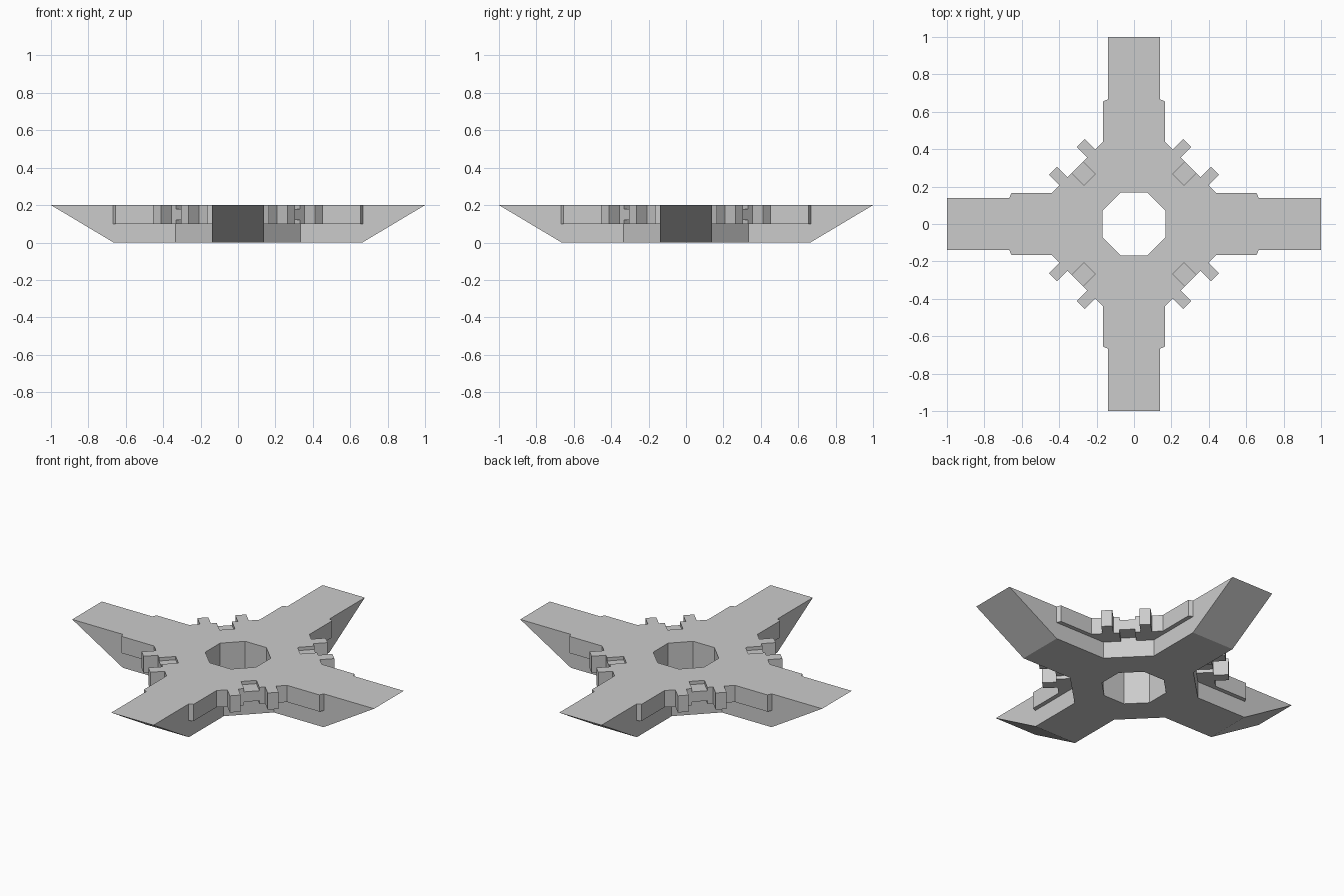
import bpy, bmesh, math
from mathutils import Matrix

if "Cube" in bpy.data.objects:
    bpy.data.objects.remove(bpy.data.objects["Cube"])

grey = bpy.data.materials.new("plain_grey")
grey.diffuse_color = (0.6, 0.6, 0.6, 1)
grey.use_nodes = True
grey.node_tree.nodes["Principled BSDF"].inputs["Base Color"].default_value = grey.diffuse_color


def add_prism(bm, outline, z0, z1):
    """Add a closed prism; returns its bottom vertices."""
    low = [bm.verts.new((x, y, z0)) for x, y in outline]
    high = [bm.verts.new((x, y, z1)) for x, y in outline]
    bm.faces.new(low)
    bm.faces.new(high)
    n = len(outline)
    for i in range(n):
        j = (i + 1) % n
        bm.faces.new((low[i], low[j], high[j], high[i]))
    return low + high


def finish(bm, name):
    bmesh.ops.recalc_face_normals(bm, faces=bm.faces)
    me = bpy.data.meshes.new(name)
    bm.to_mesh(me)
    bm.free()
    me.materials.append(grey)
    ob = bpy.data.objects.new(name, me)
    bpy.context.collection.objects.link(ob)
    return ob


def quarter_turns(points):
    """Repeat a run of points around the four quadrants."""
    out = []
    for q in range(4):
        out += points
        points = [(-y, x) for x, y in points]
    return out


# Cross body: four arms with undercut sloping ends
bm = bmesh.new()
arm = [(1, -.14), (1, .14), (.335, .14), (.14, .335)]
for v in add_prism(bm, quarter_turns(arm), 0, .2):
    for axis in (0, 1):
        if v.co.z < .1 and abs(v.co[axis]) > .9:
            v.co[axis] = math.copysign(.665, v.co[axis])
body = finish(bm, "cross_body")

# Octagonal hole through the centre
bm = bmesh.new()
add_prism(bm, quarter_turns([(.168, -.07), (.168, .07)]), -.1, .3)
cutter = finish(bm, "hole_cutter")
cutter.hide_render = True
cutter.hide_set(True)
cut = body.modifiers.new("centre_hole", 'BOOLEAN')
cut.operation = 'DIFFERENCE'
cut.solver = 'EXACT'
cut.object = cutter

# Upper corner ledges: two mirrored halves with a lug, joined by a thin bridge
half = [(.2675, .2075), (.3325, .2725), (.355, .25), (.411, .306),
        (.4535, .2635), (.3975, .2075), (.44, .165), (.655, .165),
        (.667, .14), (.335, .14)]
bridge = [(.2675, .2075), (.3325, .2725), (.2725, .3325), (.2075, .2675)]
for q in range(4):
    bm = bmesh.new()
    add_prism(bm, half, .1, .2)
    add_prism(bm, [(y, x) for x, y in half], .1, .2)
    add_prism(bm, bridge, .12, .18)
    bm.transform(Matrix.Rotation(q * math.pi / 2, 4, 'Z'))
    finish(bm, "corner_ledge_%d" % (q + 1))
